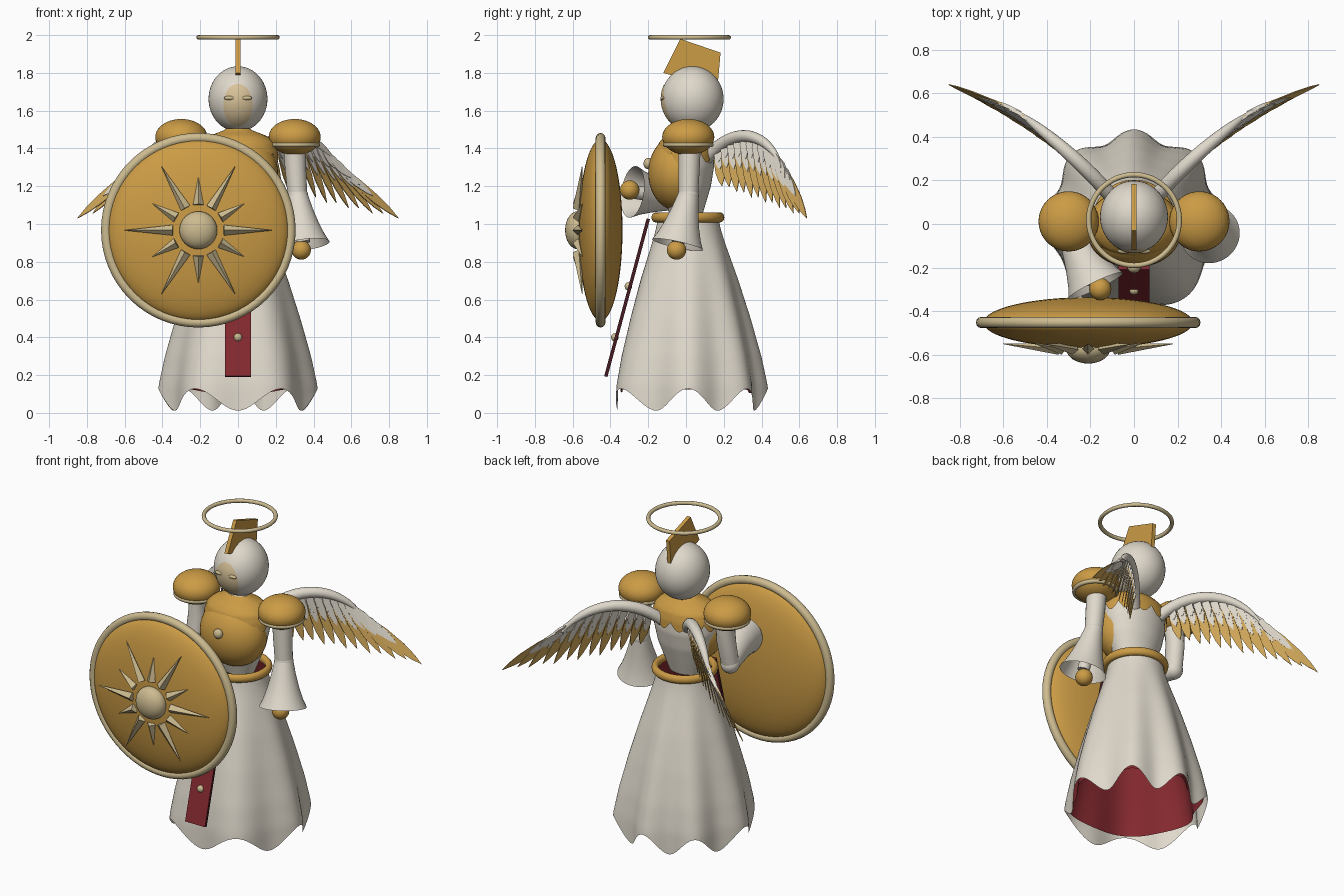
import bpy, bmesh
from math import sin, cos, pi, sqrt
from mathutils import Vector, Matrix

if "Cube" in bpy.data.objects:
    bpy.data.objects.remove(bpy.data.objects["Cube"])


def material(name, rgb):
    m = bpy.data.materials.new(name)
    m.use_nodes = True
    col = (*rgb, 1)
    m.diffuse_color = col
    m.node_tree.nodes["Principled BSDF"].inputs["Base Color"].default_value = col
    return m


GOLD = material("gold", (.60, .33, .06))
FEATHER = material("feather gold", (.62, .38, .10))
PALE = material("pale gold", (.61, .50, .28))
FACE = material("face gold", (.70, .55, .32))
IVORY = material("ivory", (.74, .69, .60))
RED = material("deep red", (.23, .022, .028))
MAROON = material("maroon edge", (.06, .01, .015))


def finish(name, bm, mat, smooth=True):
    me = bpy.data.meshes.new(name)
    bmesh.ops.recalc_face_normals(bm, faces=bm.faces)
    bm.to_mesh(me)
    bm.free()
    me.materials.append(mat)
    ob = bpy.data.objects.new(name, me)
    bpy.context.collection.objects.link(ob)
    if smooth:
        bpy.ops.object.select_all(action='DESELECT')
        ob.select_set(True)
        bpy.context.view_layer.objects.active = ob
        bpy.ops.object.shade_smooth_by_angle(angle=.7)
    return me


def add_sheet(bm, f, nu, nv, cap=False):
    """Closed in u (around), open in v (along)."""
    rows = [[bm.verts.new(f(2 * pi * i / nu, j / nv)) for i in range(nu)] for j in range(nv + 1)]
    for a, b in zip(rows, rows[1:]):
        for i in range(nu):
            k = (i + 1) % nu
            bm.faces.new((a[i], a[k], b[k], b[i]))
    if cap:
        bm.faces.new(rows[0])
        bm.faces.new(rows[-1])


def sheet(name, f, nu, nv, mat):
    bm = bmesh.new()
    add_sheet(bm, f, nu, nv)
    bmesh.ops.remove_doubles(bm, verts=bm.verts, dist=1e-5)
    finish(name, bm, mat)


def add_tube(bm, pts, radii, segs=24, cap=True):
    pts = [Vector(p) for p in pts]
    n = len(pts) - 1

    def f(u, v):
        j = round(v * n)
        d = pts[min(j + 1, n)] - pts[max(j - 1, 0)]
        q = d.to_track_quat('Z', 'Y')
        return pts[j] + q @ Vector((cos(u), sin(u), 0)) * radii[j]
    add_sheet(bm, f, segs, n, cap)


def tube(name, pts, radii, mat, segs=24, cap=True):
    bm = bmesh.new()
    add_tube(bm, pts, radii, segs, cap)
    finish(name, bm, mat)


def ball(name, loc, size, mat, segs=40):
    bm = bmesh.new()
    bmesh.ops.create_uvsphere(bm, u_segments=segs, v_segments=segs // 2, radius=1,
                              matrix=Matrix.Translation(loc) @ Matrix.Diagonal((*size, 1)))
    finish(name, bm, mat)


def ring(name, loc, R, r, mat, rot=0, squash=1.0):
    M = Matrix.Translation(loc) @ Matrix.Rotation(rot, 4, 'X')
    sheet(name, lambda u, v: M @ Vector(((R + r * cos(2 * pi * v)) * cos(u),
          (R + r * cos(2 * pi * v)) * sin(u), r * squash * sin(2 * pi * v))), 64, 12, mat)


def add_plate(bm, pts, normal, thick):
    off = Vector(normal) * thick / 2
    a, b = ([bm.verts.new(Vector(p) + s * off) for p in pts] for s in (1, -1))
    bm.faces.new(a)
    bm.faces.new(b[::-1])
    for i in range(len(a)):
        k = (i + 1) % len(a)
        bm.faces.new((a[i], b[i], b[k], a[k]))


def interp(table, x):
    for (a, p), (b, q) in zip(table, table[1:]):
        if x <= b:
            return p + (q - p) * max(0, (x - a) / (b - a))
    return table[-1][1]


# Skirt with folds, closer together at the back, and a wavy hem
SKIRT = ((0, .405), (.15, .395), (.3, .368), (.5, .318), (.7, .26), (.9, .193), (.97, .172), (1.03, .16))


def fold(u):
    return cos(7 * u - pi / 2 * cos(u) + pi / 2)


def skirt_at(u, z, scale=1.0):
    r = scale * (interp(SKIRT, z) + .03 * (1 - min(z, 1)) ** 1.3 * fold(u))
    return Vector((r * cos(u), r * sin(u) + .012, z))


def skirt(u, v):
    return skirt_at(u, 1.03 - v * (.96 - .058 * fold(u)))


def underskirt(u, v):
    return skirt_at(u, 1.03 - v * (.915 - .01 * fold(u)), .94)


sheet("skirt", skirt, 176, 28, IVORY)
sheet("underskirt", underskirt, 176, 20, RED)
ring("belt", (0, .01, 1.035), .172, .021, GOLD, squash=1.25)

# Hanging front panel with dark side edges and studs
bm = bmesh.new()
bmesh.ops.create_cube(bm, size=1, matrix=Matrix.Translation((0, -.312, .61))
                      @ Matrix.Rotation(-.263, 4, 'X') @ Matrix.Diagonal((.14, .018, .865, 1)))
panel = finish("front_panel", bm, RED, False)
panel.materials.append(MAROON)
for p in panel.polygons:
    p.material_index = int(abs(p.normal.x) > .5)
for y, z in ((-.377, .4), (-.305, .67)):
    ball("panel_stud", (0, y, z), (.022, .02, .022), PALE, 16)

# Torso, scalloped collar and breastplate
TORSO = ((1.02, .105), (1.1, .138), (1.2, .178), (1.3, .2), (1.38, .197), (1.43, .18), (1.465, .14),
         (1.485, .09), (1.5, .05), (1.55, .045))


def torso_at(u, z, grow=0):
    r = interp(TORSO, z) + grow
    return Vector((r * cos(u), r * .74 * sin(u), z))


sheet("torso", lambda u, v: torso_at(u, 1.02 + .53 * v), 48, 40, IVORY)
sheet("collar", lambda u, v: torso_at(u, 1.505 - v * (.13 + .05 * abs(sin(6 * u))), .014), 96, 16, GOLD)
ball("breastplate", (0, -.045, 1.27), (.212, .155, .2), GOLD)
ball("chest_stud", (0, -.2, 1.32), (.03, .025, .03), PALE, 20)

# Head, face plate, eyes, crest and halo
HEAD, HR = Vector((0, .034, 1.662)), Vector((.156, .165, .173))
ball("head", HEAD, HR, IVORY, 48)


def face_at(u, v):
    x, z = .078 * v * cos(u), -.033 + .113 * v * sin(u)
    y = -HR.y * sqrt(1 - (x / HR.x) ** 2 - (z / HR.z) ** 2) - .003
    return HEAD + Vector((x, y, z))


sheet("face_plate", face_at, 48, 10, FACE)
for s in (-1, 1):
    ball("eye", (s * .045, -.124, 1.667), (.031, .012, .011), PALE, 20)
bm = bmesh.new()
add_plate(bm, [(0, -.12, 1.8), (0, -.03, 1.98), (0, .183, 1.907), (0, .168, 1.74), (0, .02, 1.76)],
          (1, 0, 0), .024)
finish("crest", bm, GOLD, False)
ring("halo", (0, .018, 1.988), .208, .012, PALE)

# Shoulders
for s in (-1, 1):
    ball("shoulder_guard", (s * .3, .012, 1.46), (.138, .138, .096), GOLD)
    ring("shoulder_trim", (s * .3, .012, 1.42), .122, .013, PALE)


# Arms: sleeve, open flared cuff and hand
def arm(side, elbow, cuff, hand):
    elbow, cuff = Vector(elbow), Vector(cuff)
    tube(side + "_upper_arm", [(elbow.x * .94, .02, 1.44), (elbow.x * .97, .016, 1.28), elbow],
         [.06, .056, .052], IVORY)
    ball(side + "_elbow", elbow, (.056, .056, .056), IVORY, 24)
    tube(side + "_cuff", [elbow.lerp(cuff, t) for t in (0, .3, .6, .85, 1)],
         [.055, .072, .094, .118, .138], IVORY, 40, False)
    tube(side + "_forearm", [elbow, elbow.lerp(cuff, .95)], [.045, .035], IVORY)
    ball(side + "_hand", hand, (.051, .051, .051), GOLD, 28)


arm("left", (.315, .012, 1.15), (.348, -.045, .89), (.335, -.05, .862))
arm("right", (-.305, -.01, 1.13), (-.175, -.283, 1.17), (-.155, -.298, 1.18))

# Shield with rim, boss and twelve rays
SH = Vector((-.21, -.452, .967))
ball("shield", SH, (.48, .116, .48), GOLD, 64)
ring("shield_rim", SH, .489, .026, PALE, pi / 2)
ball("shield_boss", SH + Vector((0, -.122, 0)), (.1, .066, .1), PALE, 32)
bm = bmesh.new()
for k in range(12):
    a, length = k * pi / 6, (.39, .28)[k % 2]
    out = Vector((cos(a), 0, sin(a)))
    add_tube(bm, [SH + out * .135 + Vector((0, -.12, 0)), SH + out * length + Vector((0, -.098, 0))],
             [.028, .001], 4)
finish("shield_rays", bm, PALE, False)

# Wings: arched bone and three rows of overlapping, slightly twisted feathers
BONE = [Vector(p) for p in ((.09, .11, 1.35), (.22, .27, 1.535), (.42, .43, 1.48), (.52, .505, 1.31))]
TIPS = [Vector(p) for p in ((.19, .19, 1.2), (.42, .43, 1.11), (.85, .64, 1.03))]
LEAF = ((0, .45), (.35, 1), (.65, .95), (.85, .55), (1, 0))


def bezier(pts, t):
    while len(pts) > 1:
        pts = [a.lerp(b, t) for a, b in zip(pts, pts[1:])]
    return pts[0]


def feather_row(name, s, count, reach, half, thick, mat):
    bm = bmesh.new()
    for i in range(count):
        t = i / (count - 1)
        root = bezier(BONE, .12 + .88 * t)
        d = (bezier(TIPS, t) - root) * (reach - .04 * (i % 2))
        n = Vector((-.72 + .22 * t, .7 + .17 * t, 0)).normalized()
        n = (n - d * (n.dot(d) / d.length_squared)).normalized()
        side = (d.cross(n).normalized() + n * .35).normalized()
        n = side.cross(d).normalized()
        pts = [root + d * a + side * half * w for a, w in LEAF]
        pts += [root + d * a - side * half * w for a, w in LEAF[-2::-1]]
        flip = Vector((s, 1, 1))
        add_plate(bm, [p * flip for p in pts], n * flip, thick)
    finish(name, bm, mat, False)


for s, side in ((1, "left"), (-1, "right")):
    tube(side + "_wing_bone", [bezier(BONE, i / 16) * Vector((s, 1, 1)) for i in range(17)],
         [.034 * (1 - (i / 16) ** 3 * .8) for i in range(17)], IVORY, 16)
    feather_row(side + "_long_feathers", s, 13, 1, .029, .005, FEATHER)
    feather_row(side + "_middle_feathers", s, 13, .58, .023, .012, IVORY)
    feather_row(side + "_short_feathers", s, 13, .38, .023, .018, IVORY)
